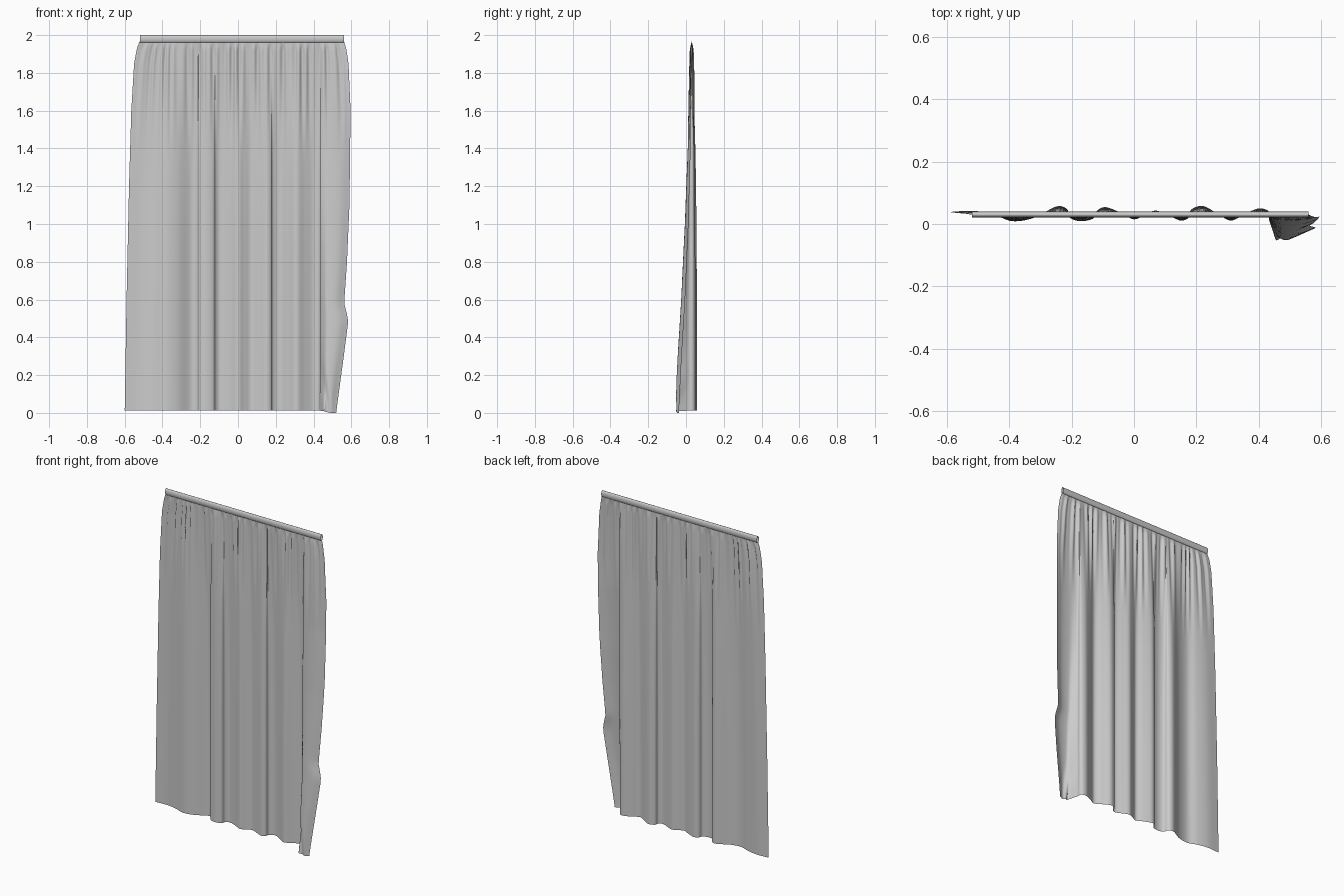
import bpy, bmesh, math
from mathutils import Vector

if "Cube" in bpy.data.objects:
    bpy.data.objects.remove(bpy.data.objects["Cube"])


def lerp_table(table, t):
    for (a, va), (b, vb) in zip(table, table[1:]):
        if t <= b:
            k = max(0.0, (t - a) / (b - a))
            return va + (vb - va) * k
    return table[-1][1]


def smooth(t):
    t = min(1.0, max(0.0, t))
    return t * t * (3 - 2 * t)


def spline(pts, per):
    # Catmull-Rom curve through 2D points
    p = [Vector(q) for q in pts]
    p = [2 * p[0] - p[1]] + p + [2 * p[-1] - p[-2]]
    out = []
    for a, b, c, d in zip(p, p[1:], p[2:], p[3:]):
        for i in range(per):
            t = i / per
            out.append(0.5 * (2 * b + (c - a) * t + (2 * a - 5 * b + 4 * c - d) * t**2
                              + (3 * b - a - 3 * c + d) * t**3))
    return out + [p[-2]]


def sheet(name, rows):
    bm = bmesh.new()
    grid = [[bm.verts.new(v) for v in row] for row in rows]
    for r0, r1 in zip(grid, grid[1:]):
        for i in range(len(r0) - 1):
            bm.faces.new((r0[i], r0[i + 1], r1[i + 1], r1[i])).smooth = True
    me = bpy.data.meshes.new(name)
    bm.to_mesh(me)
    bm.free()
    ob = bpy.data.objects.new(name, me)
    bpy.context.collection.objects.link(ob)
    return ob


# Plan of the folds (x, y) and outlines of both side edges (z, x)
folds = [(-.60, .038), (-.52, .042), (-.45, .03), (-.39, .009), (-.32, .02), (-.25, .056),
         (-.215, .048), (-.205, .02), (-.17, .009), (-.13, .018), (-.118, .043), (-.09, .054),
         (-.04, .035), (0, .015), (.035, .03), (.07, .043), (.11, .028), (.15, .011),
         (.177, .022), (.183, .046), (.22, .058), (.265, .035), (.31, .011), (.355, .032),
         (.40, .050), (.433, .04), (.437, .015), (.48, .002), (.54, .004), (.59, .022)]
left = [(0, -.60), (.6, -.59), (1.2, -.577), (1.6, -.565), (1.85, -.55), (1.93, -.535), (1.97, -.52)]
right = [(0, .52), (.08, .53), (.3, .56), (.48, .583), (.51, .58), (.58, .562), (.8, .577),
         (1.1, .59), (1.6, .596), (1.85, .585), (1.93, .573), (1.97, .56)]
billow = [(0, .060), (.3, .045), (.6, .027), (1, .010), (1.4, 0), (2, 0)]

plan = spline(folds, 7)
rows = []
for j in range(91):
    k = j / 90
    h = 1 - (1 - k) ** 1.3                     # finer rows near the gathers
    row = []
    for p in plan:
        x, y = p
        wl, wr = smooth((-.3 - x) / .3), smooth((x - .42) / .14)
        z0 = .012 * (1 - wr)
        z = z0 + (1.967 - z0) * h
        amp = (1 - (z / 1.97) ** 3) ** .8 if z < 1.967 else 0
        px = x + (lerp_table(left, z) + .60) * wl + (lerp_table(right, z) - .59) * smooth((x - .42) / .17)
        # small gathers under the rod pocket
        g = smooth((z - 1.3) / .6) * smooth((1.975 - z) / .06)
        ripple = math.sin(x * 118 + 2 * math.sin(x * 17)) * .6 + math.sin(x * 187 + 1) * .4
        py = .03 + (y - .03) * amp + .008 * g * ripple
        py -= lerp_table(billow, z) * smooth((x - .425) / .05)
        # crease in the lower right corner
        c = smooth((.30 - z) / .2)
        xc = .475 - .12 * z
        py += .016 * c * math.exp(-((px - xc) / .014) ** 2)
        row.append((px, py, z))
    rows.append(row)
sheet("curtain_cloth", rows)

# Hollow rod pocket, a narrow loop open at both ends
loop = []
for i in range(25):
    a = 2 * math.pi * i / 24
    loop.append((.03 + .0095 * math.sin(a), 1.98 - .02 * math.cos(a)))
sheet("rod_pocket", [[(-.52 + 1.08 * s / 40, y, z) for y, z in loop] for s in range(41)])
